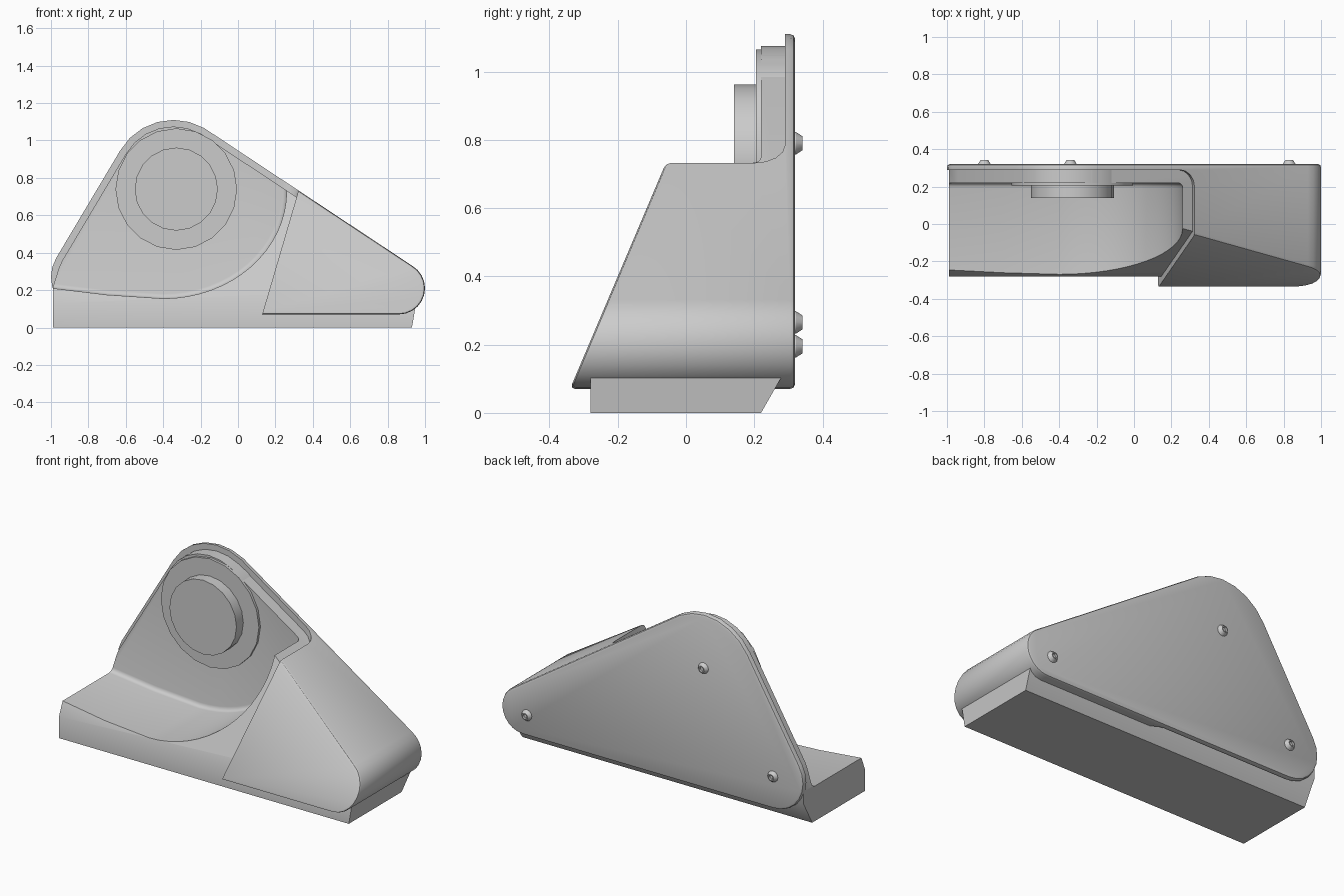
import bpy, bmesh, math
from mathutils import Vector

cube = bpy.data.objects.get("Cube")
if cube:
    bpy.data.objects.remove(cube, do_unlink=True)

grey = bpy.data.materials.new("plain grey")
grey.use_nodes = True
COLOUR = (0.6, 0.6, 0.6, 1)
grey.diffuse_color = COLOUR
grey.node_tree.nodes["Principled BSDF"].inputs["Base Color"].default_value = COLOUR


def circle(cx, cz, r, n=24):
    return [(cx + r * math.cos(2 * math.pi * i / n), cz + r * math.sin(2 * math.pi * i / n))
            for i in range(n)]


def hull(points):
    """Convex outline around 2D points."""
    points = sorted({(round(x, 5), round(z, 5)) for x, z in points})

    def chain(seq):
        out = []
        for p in seq:
            while len(out) > 1 and ((out[-1][0] - out[-2][0]) * (p[1] - out[-2][1])
                                    - (out[-1][1] - out[-2][1]) * (p[0] - out[-2][0])) <= 1e-6:
                out.pop()
            out.append(p)
        return out[:-1]
    return chain(points) + chain(points[::-1])


def prism(outline, y0, y1):
    """Extrude an xz outline from y0 to y1."""
    bm = bmesh.new()
    face = bm.faces.new([bm.verts.new((x, y0, z)) for x, z in outline])
    moved = bmesh.ops.extrude_face_region(bm, geom=[face])["geom"]
    bmesh.ops.translate(bm, vec=(0, y1 - y0, 0),
                        verts=[v for v in moved if isinstance(v, bmesh.types.BMVert)])
    bmesh.ops.recalc_face_normals(bm, faces=bm.faces)
    return bm


def slice_off(bm, point, normal):
    """Remove everything on the normal's side of a plane and cap it."""
    bmesh.ops.bisect_plane(bm, geom=bm.verts[:] + bm.edges[:] + bm.faces[:], plane_co=point,
                           plane_no=normal, clear_outer=True)
    bmesh.ops.holes_fill(bm, edges=[e for e in bm.edges if e.is_boundary])
    bmesh.ops.recalc_face_normals(bm, faces=bm.faces)


def make(name, bm):
    mesh = bpy.data.meshes.new(name)
    bm.to_mesh(mesh)
    bm.free()
    mesh.materials.append(grey)
    obj = bpy.data.objects.new(name, mesh)
    bpy.context.collection.objects.link(obj)
    return obj


def finish(obj, bevel=0, cutter=None):
    """Round edges, subtract the cutter, bake and shade."""
    if bevel:
        mod = obj.modifiers.new("rounding", "BEVEL")
        mod.width, mod.segments = bevel, 2
        mod.limit_method, mod.angle_limit = "ANGLE", math.radians(35)
    if cutter:
        cutter.hide_render = True
        mod = obj.modifiers.new("cut", "BOOLEAN")
        mod.operation, mod.solver, mod.object = "DIFFERENCE", "EXACT", cutter
    graph = bpy.context.evaluated_depsgraph_get()
    baked = bpy.data.meshes.new_from_object(obj.evaluated_get(graph))
    obj.modifiers.clear()
    obj.data = baked
    if cutter:
        bpy.data.objects.remove(cutter, do_unlink=True)
    bpy.ops.object.select_all(action="DESELECT")
    obj.select_set(True)
    bpy.context.view_layer.objects.active = obj
    bpy.ops.object.shade_smooth_by_angle(angle=math.radians(32))


# Rounded triangle shared by the cover and the body
corners = [(-0.8, 0.27, 0.2), (-0.345, 0.78, 0.33), (0.86, 0.21, 0.14)]


def triangle(inset):
    return [p for x, z, r in corners for p in circle(x, z, r - inset)]


SLANT = Vector((0, -0.66, 0.28))

# Outer cover: back plate and right-hand guard with a leaning front
bm = prism(hull(triangle(0)), -0.5, 0.32)
slice_off(bm, (0, -0.34, 0.07), SLANT)
cover = make("cover", bm)
bm = prism([(-2, -0.2), (0.05, -0.2), (0.49, 1.3), (-2, 1.3)], -1, 0.29)
edge = [e for e in bm.edges if all(v.co.y > 0 and v.co.x > 0 for v in e.verts)]
bmesh.ops.bevel(bm, geom=edge, offset=0.09, segments=4, profile=0.5, affect="EDGES")
finish(cover, 0.015, make("cover_cutter", bm))

# Inner body: base block, back wall and scooped tray
base = [(-0.99, 0), (-0.99, 0.215), (0.93, 0), (0.93, 0.2)]
bm = prism(hull(base + triangle(0.035)), -0.28, 0.3)
slice_off(bm, (0, -0.305, 0.07), SLANT)
slice_off(bm, (0, 0.22, 0), (0, 0.07, -0.04))
body = make("body", bm)
scoop = [(-2, 0.31), (-0.99, 0.21), (-0.7, 0.175)]
for i in range(17):
    a = math.pi / 2 * i / 16
    scoop.append((-0.4 + 0.66 * math.sin(a), 0.73 - 0.575 * math.cos(a)))
bm = prism(scoop + [(0.27, 1.5), (-2, 1.5)], -1, 0.22)
rim = [e for e in bm.edges if all(v.co.y > 0 for v in e.verts)]
bmesh.ops.bevel(bm, geom=rim, offset=0.025, segments=3, profile=0.5, affect="EDGES")
finish(body, 0, make("scoop_cutter", bm))

# Wheel flange and hub
for name, radius, front, back in (("flange", 0.325, 0.205, 0.295), ("hub", 0.222, 0.14, 0.25)):
    finish(make(name, prism(circle(-0.33, 0.74, radius, 20), front, back)))

# Domed screws with a recessed socket on the back
for name, (x, z, r) in zip(("left_screw", "top_screw", "right_screw"),
                           ((-0.8, 0.265, 0.033), (-0.34, 0.79, 0.033), (0.83, 0.195, 0.033))):
    bm = prism(circle(x, z, r, 12), 0.31, 0.322)
    cap = max(bm.faces, key=lambda f: f.calc_center_median().y)
    for inset, lift in ((0.013, 0.02), (0.006, 0), (0.001, -0.012)):
        bmesh.ops.inset_individual(bm, faces=[cap], thickness=inset)
        bmesh.ops.translate(bm, verts=cap.verts[:], vec=(0, lift, 0))
    finish(make(name, bm))
